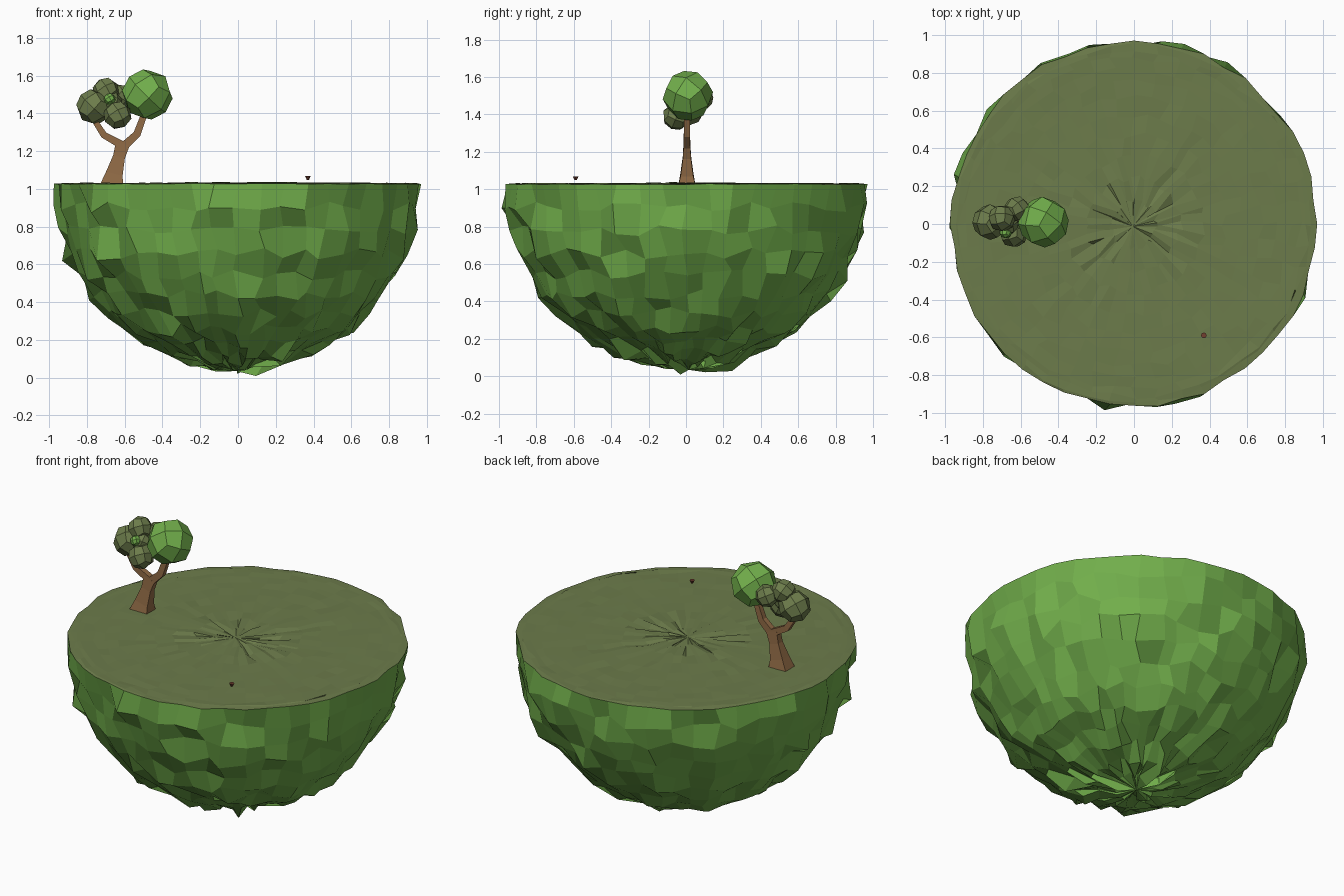
import bpy, bmesh, math, random
from mathutils import Vector

random.seed(7)
cube = bpy.data.objects.get("Cube")
if cube:
    bpy.data.objects.remove(cube, do_unlink=True)


def material(name, rgb):
    m = bpy.data.materials.new(name)
    m.use_nodes = True
    m.diffuse_color = (*rgb, 1)
    m.node_tree.nodes["Principled BSDF"].inputs["Base Color"].default_value = (*rgb, 1)
    return m


GREEN = material("leaf green", (0.165, 0.42, 0.07))
OLIVE = material("olive grass", (0.15, 0.2, 0.07))
BARK = material("bark brown", (0.28, 0.145, 0.06))
RUST = material("rust brown", (0.17, 0.05, 0.03))


def finish(name, bm, *mats):
    bmesh.ops.recalc_face_normals(bm, faces=bm.faces[:])
    mesh = bpy.data.meshes.new(name)
    bm.to_mesh(mesh)
    bm.free()
    for m in mats:
        mesh.materials.append(m)
    ob = bpy.data.objects.new(name, mesh)
    bpy.context.collection.objects.link(ob)
    return ob


# Island: a rough half ball whose upper half is pressed flat into the meadow
TOP, R, SEG, RINGS = 1.03, 0.965, 48, 24


def jitter(a):
    return random.uniform(-a, a)


bm = bmesh.new()
bmesh.ops.create_uvsphere(bm, u_segments=SEG, v_segments=RINGS, radius=R)
for f in bm.faces:
    f.material_index = 1 if f.calc_center_median().z > 0 else 0
for v in bm.verts:
    x, y, z = v.co
    if z > 0.01:
        r = math.hypot(x, y)
        bump = 0.008 if r < 0.25 else 0.003
        v.co = (x * 0.985 + jitter(0.018), y * 0.985 + jitter(0.018), TOP + jitter(bump))
    elif z > -0.01:
        s = 1 + jitter(0.012)
        v.co = (x * s, y * s, TOP - random.uniform(0, 0.006))
    else:
        a = 0.03
        p = v.co + Vector((jitter(a), jitter(a), jitter(a)))
        # a few stones stick out of the wall
        if random.random() < 0.03:
            p *= 1.035
        v.co = (p.x, p.y, max(0.0, min(TOP - 0.01, TOP + p.z * 1.01)))
finish("island", bm, GREEN, OLIVE)


# Tree limbs: square tubes along (x, z, half width, half depth)
def limb(name, path):
    bm = bmesh.new()
    rings = []
    for i, (x, z, w, d) in enumerate(path):
        a, b = path[max(i - 1, 0)], path[min(i + 1, len(path) - 1)]
        t = Vector((b[0] - a[0], 0, b[1] - a[1])).normalized()
        side = Vector((t.z, 0, -t.x))
        if i == 0 and name == "trunk":
            side = Vector((1, 0, 0))
        c = Vector((x, 0.005, z))
        rings.append([bm.verts.new(c + side * w * sx + Vector((0, d * sy, 0)))
                      for sx, sy in ((-1, -1), (1, -1), (1, 1), (-1, 1))])
    for lo, hi in zip(rings, rings[1:]):
        for k in range(4):
            n = (k + 1) % 4
            bm.faces.new((lo[k], lo[n], hi[n], hi[k]))
    bm.faces.new(rings[0])
    bm.faces.new(rings[-1])
    finish(name, bm, BARK)


limb("trunk", [(-0.67, 1.02, 0.062, 0.046), (-0.655, 1.08, 0.045, 0.034),
               (-0.63, 1.17, 0.032, 0.022), (-0.61, 1.24, 0.038, 0.018)])
limb("right_branch", [(-0.61, 1.23, 0.022, 0.018), (-0.71, 1.285, 0.018, 0.017),
                      (-0.765, 1.37, 0.014, 0.014)])
limb("left_branch", [(-0.61, 1.22, 0.024, 0.018), (-0.535, 1.29, 0.02, 0.017),
                     (-0.495, 1.4, 0.016, 0.015)])


# Leaf balls: cubes split once and rounded
def leaf_ball(name, centre, r, mat):
    bm = bmesh.new()
    bmesh.ops.create_cube(bm, size=1)
    bmesh.ops.subdivide_edges(bm, edges=bm.edges[:], cuts=1, use_grid_fill=True)
    ob = finish(name, bm, mat)
    turn = random.uniform(0.3, 1.2)
    for v in ob.data.vertices:
        v.co = v.co.normalized() * r
    ob.location = centre
    ob.rotation_euler = (turn, 0.4, turn * 1.5)


leaf_ball("large_leaf_ball", (-0.48, 0.01, 1.5), 0.136, GREEN)
leaf_ball("tiny_leaf_ball", (-0.68, -0.045, 1.475), 0.032, GREEN)
clumps = [((-0.762, 0.01, 1.435), 0.095), ((-0.70, 0.03, 1.52), 0.072),
          ((-0.638, -0.05, 1.39), 0.076), ((-0.62, 0.08, 1.49), 0.068),
          ((-0.67, 0.0, 1.455), 0.06)]
for i, (c, r) in enumerate(clumps):
    leaf_ball(f"olive_leaf_ball_{i + 1}", c, r, OLIVE)

# Tiny cup hovering over the meadow
bm = bmesh.new()
bmesh.ops.create_cone(bm, cap_ends=True, segments=8, radius1=0.006, radius2=0.015, depth=0.02)
finish("small_cup", bm, RUST).location = (0.37, -0.59, 1.058)
